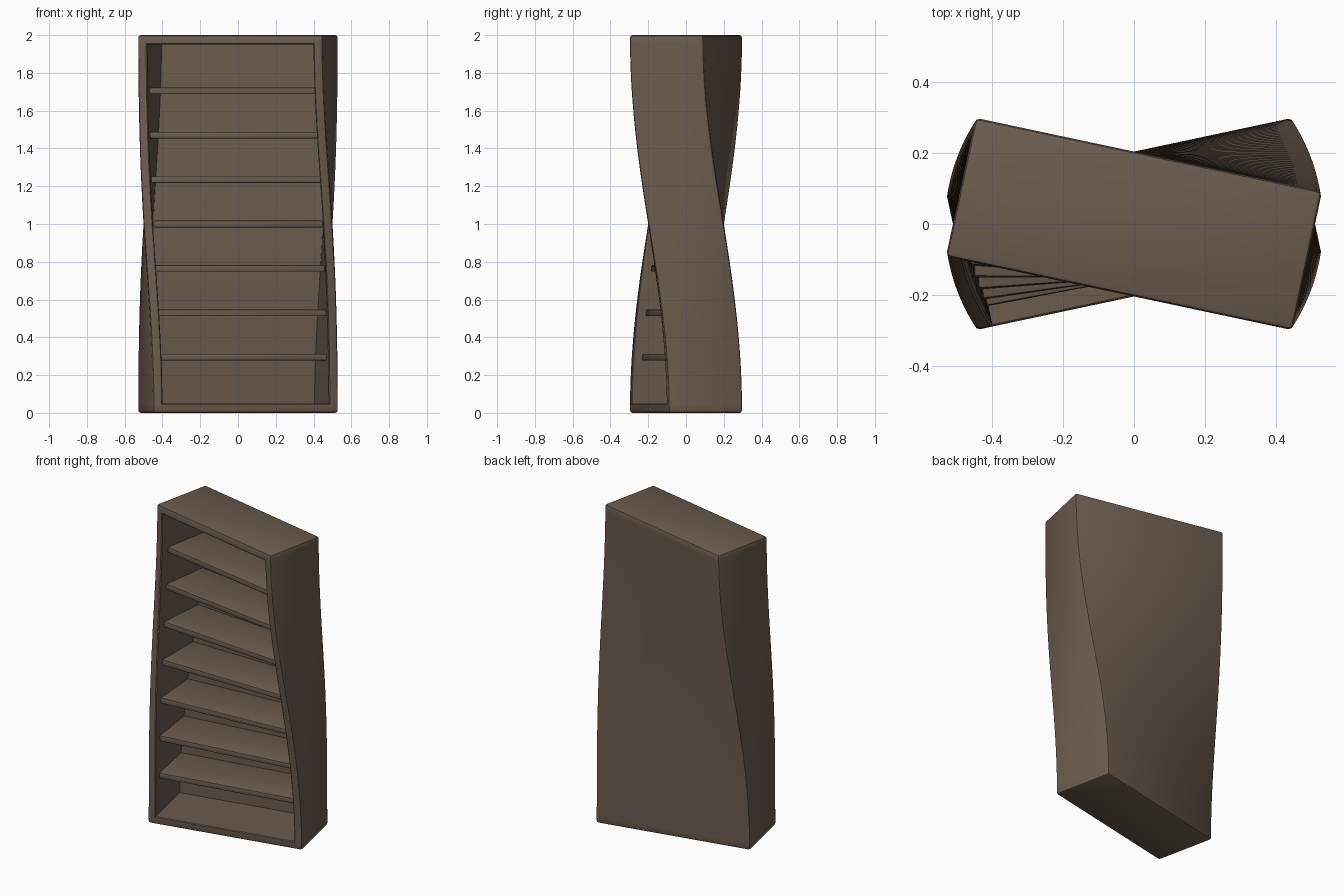
import bpy, bmesh, math
from mathutils import Vector

HALF_W, HALF_D, HEIGHT = 0.5, 0.2, 2.0
WALL, BACK_Y, TWIST = 0.05, 0.17, math.radians(12)
SLICES = 48

if "Cube" in bpy.data.objects:
    bpy.data.objects.remove(bpy.data.objects["Cube"], do_unlink=True)

wood = bpy.data.materials.new("dark_brown_wood")
wood.use_nodes = True
colour = (0.147, 0.105, 0.076, 1)
wood.diffuse_color = colour
wood.node_tree.nodes["Principled BSDF"].inputs["Base Color"].default_value = colour


def box(bm, lo, hi):
    """Add a box spanning two opposite corners."""
    lo, hi = Vector(lo), Vector(hi)
    verts = bmesh.ops.create_cube(bm, size=1)["verts"]
    for v in verts:
        v.co = (lo + hi) / 2 + v.co * (hi - lo)


def twist(bm):
    """Turn every level about the vertical axis, easing out at both ends."""
    for v in bm.verts:
        angle = -TWIST * math.sin(math.pi / 2 * (v.co.z - HEIGHT / 2))
        c, s = math.cos(angle), math.sin(angle)
        x, y = v.co.x, v.co.y
        v.co.x, v.co.y = x * c - y * s, x * s + y * c


def finish(bm, name):
    """Twist the mesh and turn it into a smooth shaded object."""
    twist(bm)
    bmesh.ops.recalc_face_normals(bm, faces=bm.faces)
    mesh = bpy.data.meshes.new(name)
    bm.to_mesh(mesh)
    bm.free()
    mesh.materials.append(wood)
    obj = bpy.data.objects.new(name, mesh)
    bpy.context.collection.objects.link(obj)
    bpy.ops.object.select_all(action="DESELECT")
    obj.select_set(True)
    bpy.context.view_layer.objects.active = obj
    bpy.ops.object.shade_smooth_by_angle(angle=math.radians(35))
    return obj


# Cabinet: a box whose front is inset and pushed back to the rear panel
bm = bmesh.new()
box(bm, (-HALF_W, -HALF_D, 0), (HALF_W, HALF_D, HEIGHT))
outer_edges = list(bm.edges)
front = min(bm.faces, key=lambda f: f.calc_center_median().y)
bmesh.ops.inset_region(bm, faces=[front], thickness=WALL, use_even_offset=True)
rim_edges = list(front.edges)
pushed = bmesh.ops.extrude_discrete_faces(bm, faces=[front])["faces"]
for v in pushed[0].verts:
    v.co.y = BACK_Y

# Rounded outer edges and a softened opening
bmesh.ops.bevel(bm, geom=[e for e in outer_edges if e.is_valid], offset=0.014,
                segments=2, profile=0.5, affect="EDGES")
rim = [e for e in bm.edges
       if all(abs(v.co.y + HALF_D) < 1e-4
              and abs(v.co.x) < HALF_W - WALL + 1e-4
              and WALL - 1e-4 < v.co.z < HEIGHT - WALL + 1e-4 for v in e.verts)]
bmesh.ops.bevel(bm, geom=rim, offset=0.005, segments=1, affect="EDGES")

# Level cuts so that the twist bends smoothly
for i in range(1, SLICES):
    bmesh.ops.bisect_plane(bm, geom=bm.verts[:] + bm.edges[:] + bm.faces[:],
                           plane_co=(0, 0, HEIGHT * i / SLICES), plane_no=(0, 0, 1))
finish(bm, "cabinet")

# Seven evenly spaced shelves, set back from the front
for i in range(7):
    z = HEIGHT / 2 + (i - 3) * 0.235
    bm = bmesh.new()
    box(bm, (-HALF_W + WALL, -0.15, z - 0.0175), (HALF_W - WALL, BACK_Y, z + 0.0175))
    bmesh.ops.bevel(bm, geom=bm.edges[:], offset=0.006, segments=2,
                    profile=0.5, affect="EDGES")
    finish(bm, f"shelf_{i + 1}")
